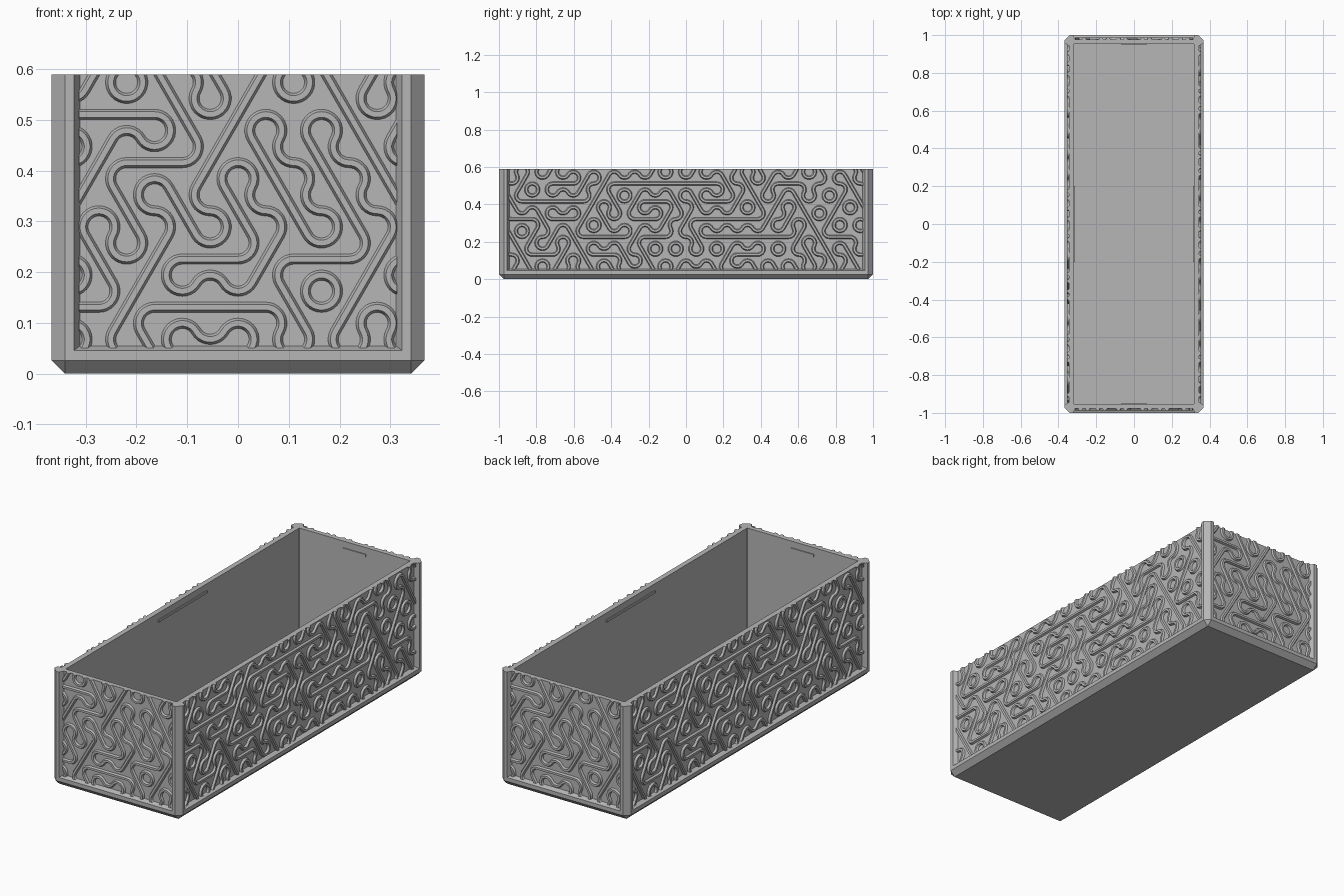
import bpy, bmesh, random
from math import sin, cos, pi, radians, sqrt
from mathutils import Matrix, Vector

old = bpy.data.objects.get("Cube")
if old:
    bpy.data.objects.remove(old, do_unlink=True)

random.seed(7)
W, L, H = 0.367, 1.0, 0.59      # half width, half length, height
C, D = 0.026, 0.023             # corner chamfer, panel recess
IN_X, IN_Y, FLOOR = 0.317, 0.953, 0.03

gray = bpy.data.materials.new("plain_gray")
gray.use_nodes = True
color = (0.47, 0.47, 0.47, 1)
gray.diffuse_color = color
gray.node_tree.nodes["Principled BSDF"].inputs["Base Color"].default_value = color


def finish(name, bm, smooth=False):
    bmesh.ops.recalc_face_normals(bm, faces=bm.faces[:])
    me = bpy.data.meshes.new(name)
    bm.to_mesh(me)
    bm.free()
    ob = bpy.data.objects.new(name, me)
    bpy.context.collection.objects.link(ob)
    me.materials.append(gray)
    if smooth:
        bpy.ops.object.select_all(action='DESELECT')
        ob.select_set(True)
        bpy.context.view_layer.objects.active = ob
        bpy.ops.object.shade_smooth_by_angle(angle=radians(30))
    return ob


def octagon(bm, x, y, c, z):
    pts = []
    for sx, sy in ((1, 1), (-1, 1), (-1, -1), (1, -1)):
        pair = [(sx * x, sy * (y - c)), (sx * (x - c), sy * y)]
        pts += pair if sx * sy > 0 else pair[::-1]
    return [bm.verts.new((px, py, z)) for px, py in pts]


def bridge(bm, a, b):
    n = len(a)
    for i in range(n):
        bm.faces.new((a[i], a[(i + 1) % n], b[(i + 1) % n], b[i]))


# Tray body: chamfered foot, ledge, recessed walls, rim and cavity
bm = bmesh.new()
t = 0.0005
rings = [octagon(bm, *r) for r in (
    (W - C, L - C, t, 0), (W, L, C, C), (W, L, C, 0.046),
    (W - D, L - D, t, 0.055), (W - D, L - D, t, H),
    (IN_X, IN_Y, t, H), (IN_X, IN_Y, t, FLOOR))]
for a, b in zip(rings, rings[1:]):
    bridge(bm, a, b)
bm.faces.new(rings[0])
bm.faces.new(rings[-1])
finish("tray_body", bm)

# Corner posts
post = [(C, 0), (0, C), (0, 0.044), (D, 0.056), (D + 0.01, 0.056),
        (0.056, D + 0.01), (0.056, D), (0.044, 0)]
for name, sx, sy in (("back_left", 1, 1), ("back_right", -1, 1),
                     ("front_left", 1, -1), ("front_right", -1, -1)):
    bm = bmesh.new()
    low, high = ([bm.verts.new((sx * (W - px), sy * (L - py), z)) for px, py in post]
                 for z in (0.04, H))
    bridge(bm, low, high)
    bm.faces.new(low)
    bm.faces.new(high)
    finish(name + "_post", bm)

# Small lid catches inside the rim
for name, x, y, sx, sy in (("front", 0, -IN_Y, 0.13, 0.01), ("back", 0, IN_Y, 0.13, 0.01),
                           ("left", IN_X, 0, 0.01, 0.4), ("right", -IN_X, 0, 0.01, 0.4)):
    bm = bmesh.new()
    bmesh.ops.create_cube(bm, size=1, matrix=Matrix.Translation((x, y, 0.55))
                          @ Matrix.Diagonal((sx, sy, 0.012, 1)))
    finish(name + "_lid_catch", bm)

# Relief of winding ribs on hexagonal tiles
S = 0.0633                       # hexagon edge
STEP, ROW, Z0 = S * sqrt(3), S * 1.5, 0.131
# Each tile kind: corners its arcs wrap around, and the angle of its straight rib
KINDS = {"H": ((90, 270), 0), "R": ((150, 330), 60), "F": ((30, 210), 120),
         "P": ((270, 30, 150), None), "Q": ((90, 330, 210), None)}
RIB = [(-0.0115, -0.003), (-0.0055, 0.010), (0.0055, 0.010), (0.0115, -0.003)]
FRONT = ["PFHPPP", "HRHHFRQ", "FRHRHR", "RFFFFFF", "RHRFFF", "HHFRQFR", "RFFRFR"]
CLOSED = [(-7.5, 0.478), (-4.5, 0.289), (-3, 0.447), (1.5, 0.163),
          (4.5, 0.163), (6.5, 0.353)]


def tile_centre(row, i, n):
    return Vector(((i - (n - 1) / 2) * STEP, Z0 + (row - 1) * ROW))


def corner(centre, deg):
    return centre + S * Vector((cos(radians(deg)), sin(radians(deg))))


def side_rows():
    rows = []
    for r in range(7):
        n = 18 if r % 2 == 0 else 19
        line = ""
        for i in range(n):
            c = tile_centre(r, i, n)
            need = {a for a in range(30, 360, 60) for u, z in CLOSED
                    if (corner(c, a) - Vector((u * STEP, z))).length < 0.015}
            line += random.choice([k for k in "FFFFRRRHHHPQ" if need <= set(KINDS[k][0])])
        rows.append(line)
    return rows


def tile_paths(centre, kind):
    """Yield lists of (point, sideways direction) along each rib of a tile."""
    corners, line = KINDS[kind]
    for a in corners:
        v = corner(centre, a)
        path = []
        for k in range(11):
            ang = radians(a + 120 + 12 * k)
            d = Vector((cos(ang), sin(ang)))
            path.append((v + d * S / 2, d))
        yield path
    if line is not None:
        ang = radians(line)
        d = Vector((cos(ang), sin(ang)))
        yield [(centre + d * k * STEP / 2, Vector((-d.y, d.x))) for k in (-1, 1)]


def relief(name, rows, half, depth, turn):
    bm = bmesh.new()
    for r, line in enumerate(rows):
        for i, kind in enumerate(line):
            for path in tile_paths(tile_centre(r, i, len(line)), kind):
                prev = None
                for p, side in path:
                    loop = []
                    for off, h in RIB:
                        q = p + side * off
                        loop.append(bm.verts.new((q.x, -(depth + h), q.y)))
                    if prev:
                        bridge(bm, prev, loop)
                    prev = loop
    bmesh.ops.remove_doubles(bm, verts=bm.verts[:], dist=0.0002)
    # Trim to the panel and cap the cut ends
    for co, no in (((half, 0, 0), (1, 0, 0)), ((-half, 0, 0), (-1, 0, 0)),
                   ((0, 0, 0.05), (0, 0, -1)), ((0, 0, H), (0, 0, 1))):
        bmesh.ops.bisect_plane(bm, geom=bm.verts[:] + bm.edges[:] + bm.faces[:],
                               plane_co=co, plane_no=no, clear_outer=True)
    bmesh.ops.holes_fill(bm, edges=[e for e in bm.edges if e.is_boundary], sides=0)
    bm.transform(Matrix.Rotation(turn, 4, 'Z'))
    finish(name, bm, smooth=True)


side = side_rows()
relief("front_relief", FRONT, W - 0.054, L - D, 0)
relief("back_relief", FRONT, W - 0.054, L - D, pi)
relief("left_relief", side, L - 0.054, W - D, pi / 2)
relief("right_relief", side, L - 0.054, W - D, -pi / 2)
